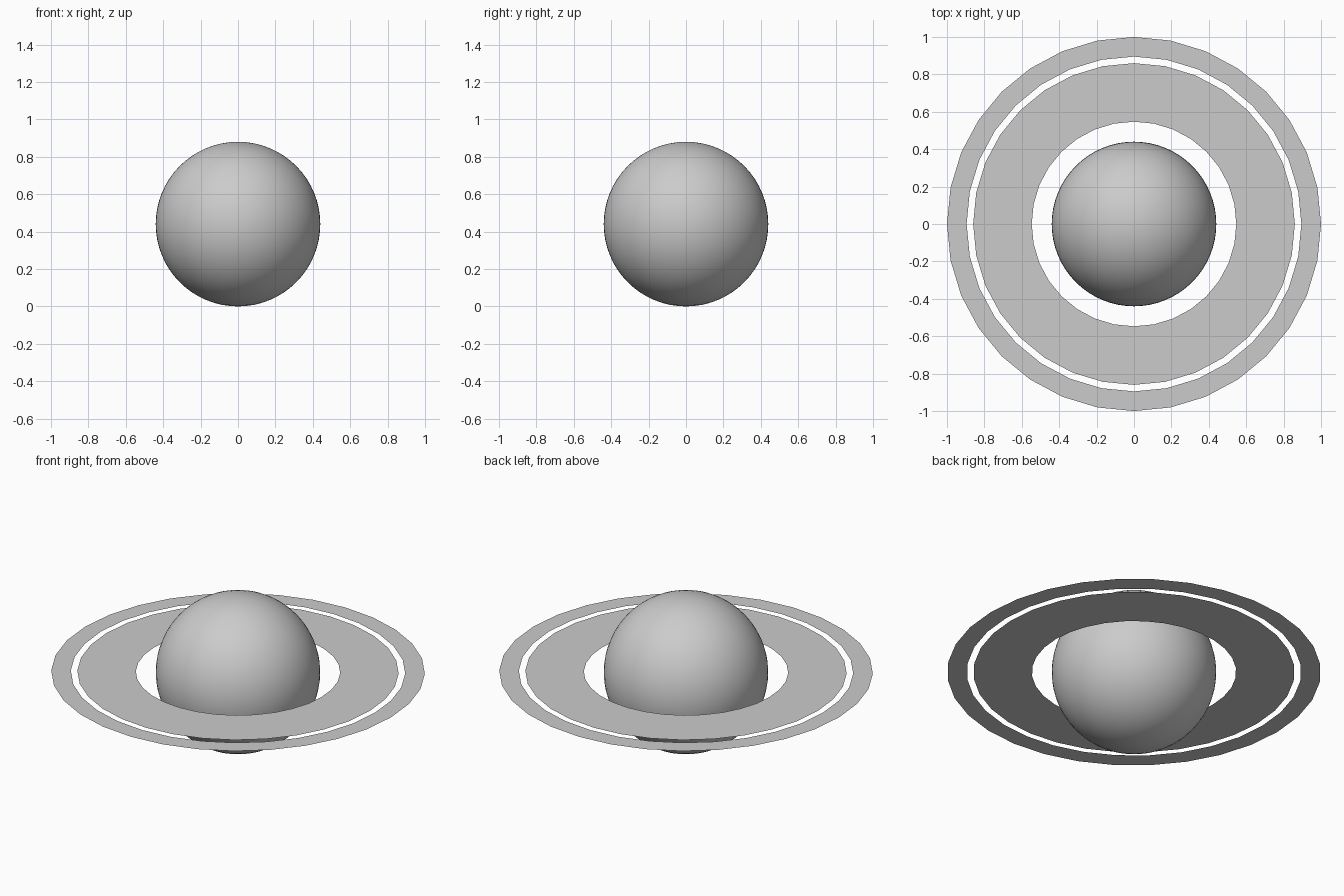
import bpy
import bmesh
from math import cos, sin, tau

default_cube = bpy.data.objects.get("Cube")
if default_cube:
    bpy.data.objects.remove(default_cube, do_unlink=True)

RADIUS = 0.44
RING_SIDES = 32

# One plain grey for the whole model
grey = bpy.data.materials.new("light grey")
grey.use_nodes = True
colour = (0.6, 0.6, 0.6, 1)
grey.diffuse_color = colour
grey.node_tree.nodes["Principled BSDF"].inputs["Base Color"].default_value = colour


def flat_ring(name, inner, outer):
    """Paper-thin flat ring around the planet's equator."""
    bm = bmesh.new()
    loops = []
    for radius in (inner, outer):
        loops.append([bm.verts.new((radius * cos(tau * i / RING_SIDES),
                                    radius * sin(tau * i / RING_SIDES), 0))
                      for i in range(RING_SIDES)])
    a, b = loops
    for i in range(RING_SIDES):
        j = (i + 1) % RING_SIDES
        bm.faces.new((a[i], b[i], b[j], a[j]))
    mesh = bpy.data.meshes.new(name)
    bm.to_mesh(mesh)
    bm.free()
    mesh.materials.append(grey)
    ring = bpy.data.objects.new(name, mesh)
    ring.location.z = RADIUS
    bpy.context.collection.objects.link(ring)


# Planet ball
bpy.ops.mesh.primitive_uv_sphere_add(segments=64, ring_count=32, radius=RADIUS,
                                     location=(0, 0, RADIUS))
planet = bpy.context.object
planet.name = "planet"
planet.data.materials.append(grey)
bpy.ops.object.shade_smooth()

# Wide inner ring and narrow outer ring
flat_ring("inner_ring", 0.547, 0.86)
flat_ring("outer_ring", 0.895, 1.0)
